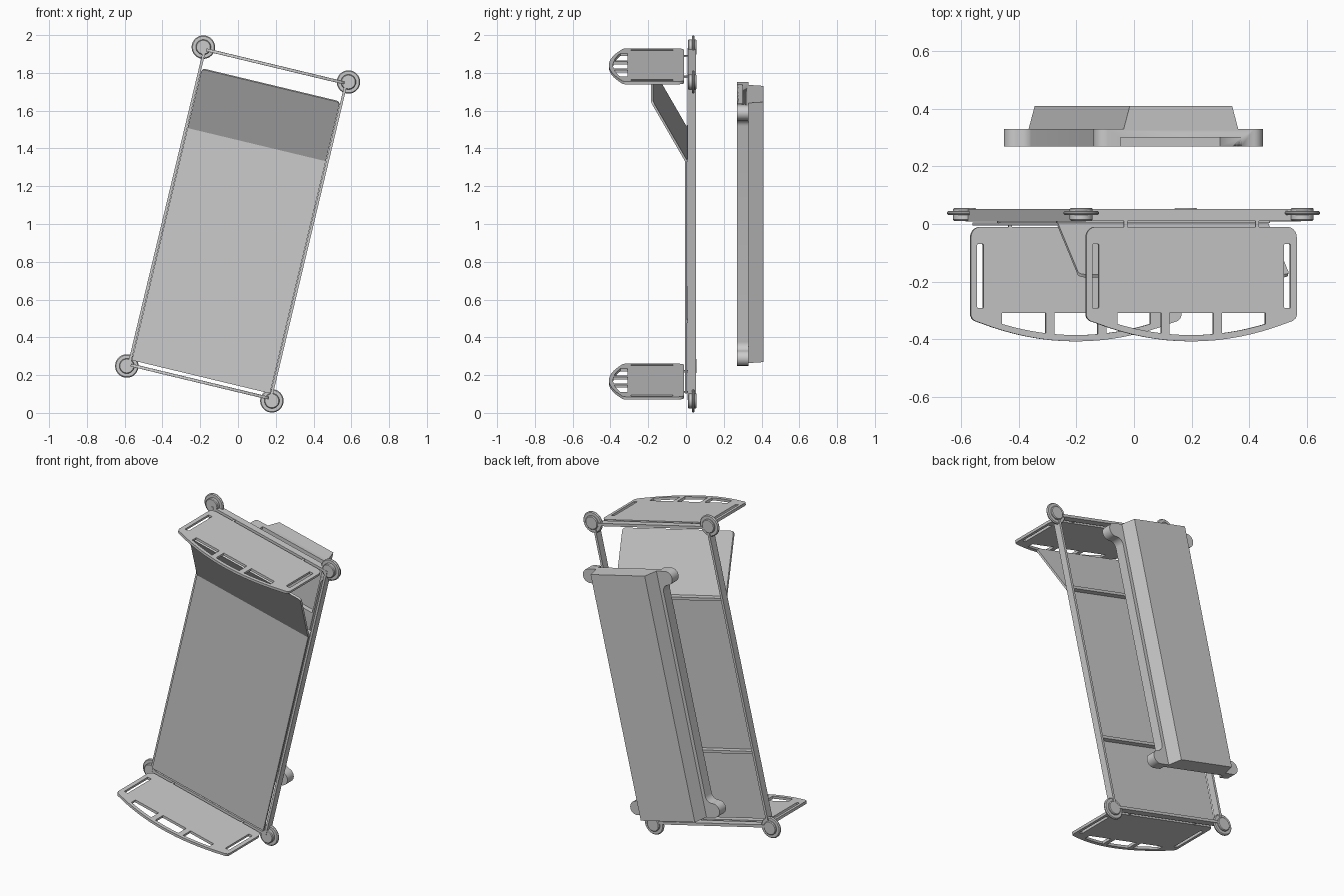
import bpy, bmesh
from math import radians, cos, sin, pi, atan2, hypot
from mathutils import Matrix, Vector

if "Cube" in bpy.data.objects:
    bpy.data.objects.remove(bpy.data.objects["Cube"])

# The whole bed is modelled upright (x width, y depth, z length), then leaned over
LEAN = Matrix.Translation((-0.002, 0, 1.0)) @ Matrix.Rotation(radians(13.5), 4, 'Y')


def finish(name, bm, matrix=Matrix()):
    bmesh.ops.remove_doubles(bm, verts=bm.verts, dist=1e-5)
    bmesh.ops.recalc_face_normals(bm, faces=bm.faces)
    me = bpy.data.meshes.new(name)
    bm.to_mesh(me)
    bm.free()
    ob = bpy.data.objects.new(name, me)
    bpy.context.collection.objects.link(ob)
    ob.matrix_world = LEAN @ matrix
    bpy.ops.object.select_all(action='DESELECT')
    bpy.context.view_layer.objects.active = ob
    ob.select_set(True)
    bpy.ops.object.shade_smooth_by_angle(angle=radians(35))
    return ob


def box(name, x0, x1, y0, y1, z0, z1):
    bm = bmesh.new()
    size = Matrix.Diagonal((x1 - x0, y1 - y0, z1 - z0, 1))
    mid = Matrix.Translation(((x0 + x1) / 2, (y0 + y1) / 2, (z0 + z1) / 2))
    bmesh.ops.create_cube(bm, size=1, matrix=mid @ size)
    return finish(name, bm)


def arc(cx, cy, r, a0, a1, n=8):
    return [(cx + r * cos(radians(a0 + (a1 - a0) * i / n)),
             cy + r * sin(radians(a0 + (a1 - a0) * i / n))) for i in range(n + 1)]


def rounded(x0, x1, y0, y1, r):
    return (arc(x1 - r, y1 - r, r, 0, 90) + arc(x0 + r, y1 - r, r, 90, 180)
            + arc(x0 + r, y0 + r, r, 180, 270) + arc(x1 - r, y0 + r, r, 270, 360))


def plate(name, loops, thick, matrix, bevel=0.0):
    """Flat panel from an outline followed by hole outlines."""
    cu = bpy.data.curves.new(name + "_outline", 'CURVE')
    cu.dimensions, cu.fill_mode = '2D', 'BOTH'
    cu.extrude, cu.bevel_depth, cu.bevel_resolution = thick / 2 - bevel, bevel, 1
    cu.offset = -bevel
    for pts in loops:
        sp = cu.splines.new('POLY')
        sp.points.add(len(pts) - 1)
        for p, (x, y) in zip(sp.points, pts):
            p.co = (x, y, 0, 1)
        sp.use_cyclic_u = True
    tmp = bpy.data.objects.new("outline", cu)
    bpy.context.collection.objects.link(tmp)
    dg = bpy.context.evaluated_depsgraph_get()
    me = bpy.data.meshes.new_from_object(tmp.evaluated_get(dg))
    bm = bmesh.new()
    bm.from_mesh(me)
    bpy.data.objects.remove(tmp)
    bpy.data.curves.remove(cu)
    bpy.data.meshes.remove(me)
    return finish(name, bm, matrix)


# Bed frame: side rails, end rails, cross bars
for s, side in ((-1, "left"), (1, "right")):
    box("side_rail_" + side, s * 0.385 - 0.007, s * 0.385 + 0.007, 0.008, 0.052, -0.865, 0.865)
for s, end in ((-1, "foot"), (1, "head")):
    v = s * 0.858
    box("end_rail_" + end, -0.39, 0.39, 0.01, 0.052, v - 0.008, v + 0.008)
    box("cross_bar_" + end, -0.38, 0.38, 0.004, 0.04, s * 0.44 - 0.008, s * 0.44 + 0.008)
    for t in (-1, 1):
        box("board_pin_" + end, t * 0.235 - 0.006, t * 0.235 + 0.006, -0.02, 0.02, v - 0.005, v + 0.005)

# Corner bumpers: thin rounded rim on a thicker hub
PROFILE = [(0, 0.011), (0.036, 0.011), (0.04, 0.015), (0.04, 0.031), (0.057, 0.031), (0.062, 0.036),
           (0.062, 0.041), (0.057, 0.046), (0.04, 0.046), (0.04, 0.052), (0.036, 0.056), (0, 0.056)]
for sx in (-1, 1):
    for sz in (-1, 1):
        bm = bmesh.new()
        vs = [bm.verts.new((r, y, 0)) for r, y in PROFILE]
        es = [bm.edges.new(p) for p in zip(vs, vs[1:])]
        bmesh.ops.spin(bm, geom=vs + es, axis=(0, 1, 0), cent=(0, 0, 0), angle=2 * pi, steps=40)
        finish("corner_bumper", bm, Matrix.Translation((sx * 0.395, 0, sz * 0.868)))

# Lying surface: flat deck and raised backrest
box("deck_panel", -0.376, 0.376, -0.005, 0.006, -0.832, 0.435)
rise = (-0.18, 0.32)
length = hypot(*rise)
plate("backrest_panel",
      [[(-0.376, 0), (0.376, 0)] + arc(0.356, length - 0.02, 0.02, 0, 90) + arc(-0.356, length - 0.02, 0.02, 90, 180)],
      0.012, Matrix.Translation((0, 0, 0.435)) @ Matrix.Rotation(atan2(rise[1], rise[0]), 4, 'X'))


# Head and foot boards: curved top edge, hand slots and three openings
def bow(x0, x1, depth, n=16):
    xs = [x0 + (x1 - x0) * i / n for i in range(n + 1)]
    return [(x, depth + 0.55 * x * x) for x in xs]


def opening(x0, x1):
    return [(x1, -0.31), (x0, -0.31)] + bow(x0, x1, -0.386, 8)


W = 0.376
outline = (arc(W - 0.035, -0.045, 0.035, 0, 90) + arc(-W + 0.035, -0.045, 0.035, 90, 180)
           + [(-W, -0.318), (-W + 0.004, -0.328), (-W + 0.014, -0.337)] + bow(-0.342, 0.342, -0.408)
           + [(W - 0.014, -0.337), (W - 0.004, -0.328), (W, -0.318)])
slots = [rounded(a, a + 0.023, -0.292, -0.07, 0.003) for a in (-W + 0.022, W - 0.045)]
holes = [opening(-0.265, -0.108), opening(-0.078, 0.078), opening(0.108, 0.265)]
for s, end in ((-1, "foot_board"), (1, "head_board")):
    plate(end, [outline] + slots + holes, 0.015, Matrix.Translation((0, 0, s * 0.858)))

# Base plate with rounded ears at the corners
quarter = (arc(0.265, 0.588, 0.04, 180, 90)
           + arc(0.2615, 0.668, 0.04, -90, 90, 16))
half = quarter + [(-x, y) for x, y in reversed(quarter)]
base = plate("base_plate", [half + [(-x, -y) for x, y in half]], 0.06,
             Matrix.Translation((0, 0.30, 0)) @ Matrix.Rotation(pi / 2, 4, 'X'))
for s in (-1, 1):
    z = sorted((s * 0.39, s * 0.8))
    cutter = box("recess_cutter", -0.216, 0.216, 0.2, 0.30, *z)
    cutter.hide_render = True
    bpy.context.view_layer.objects.active = base
    mod = base.modifiers.new("recess", 'BOOLEAN')
    mod.operation, mod.object, mod.solver = 'DIFFERENCE', cutter, 'EXACT'
    bpy.context.view_layer.update()
    base.select_set(True)
    with bpy.context.temp_override(object=base, active_object=base):
        bpy.ops.object.modifier_apply(modifier=mod.name)
    bpy.data.objects.remove(cutter)

# Base cover: long block with sloping sides
bm = bmesh.new()
pts = [bm.verts.new((x, y, z)) for z in (-0.708, 0.708)
       for x, y in ((-0.206, 0.325), (0.206, 0.325), (0.183, 0.41), (-0.183, 0.41))]
bmesh.ops.convex_hull(bm, input=pts)
bmesh.ops.dissolve_limit(bm, angle_limit=0.01, verts=bm.verts, edges=bm.edges)
finish("base_cover", bm)
